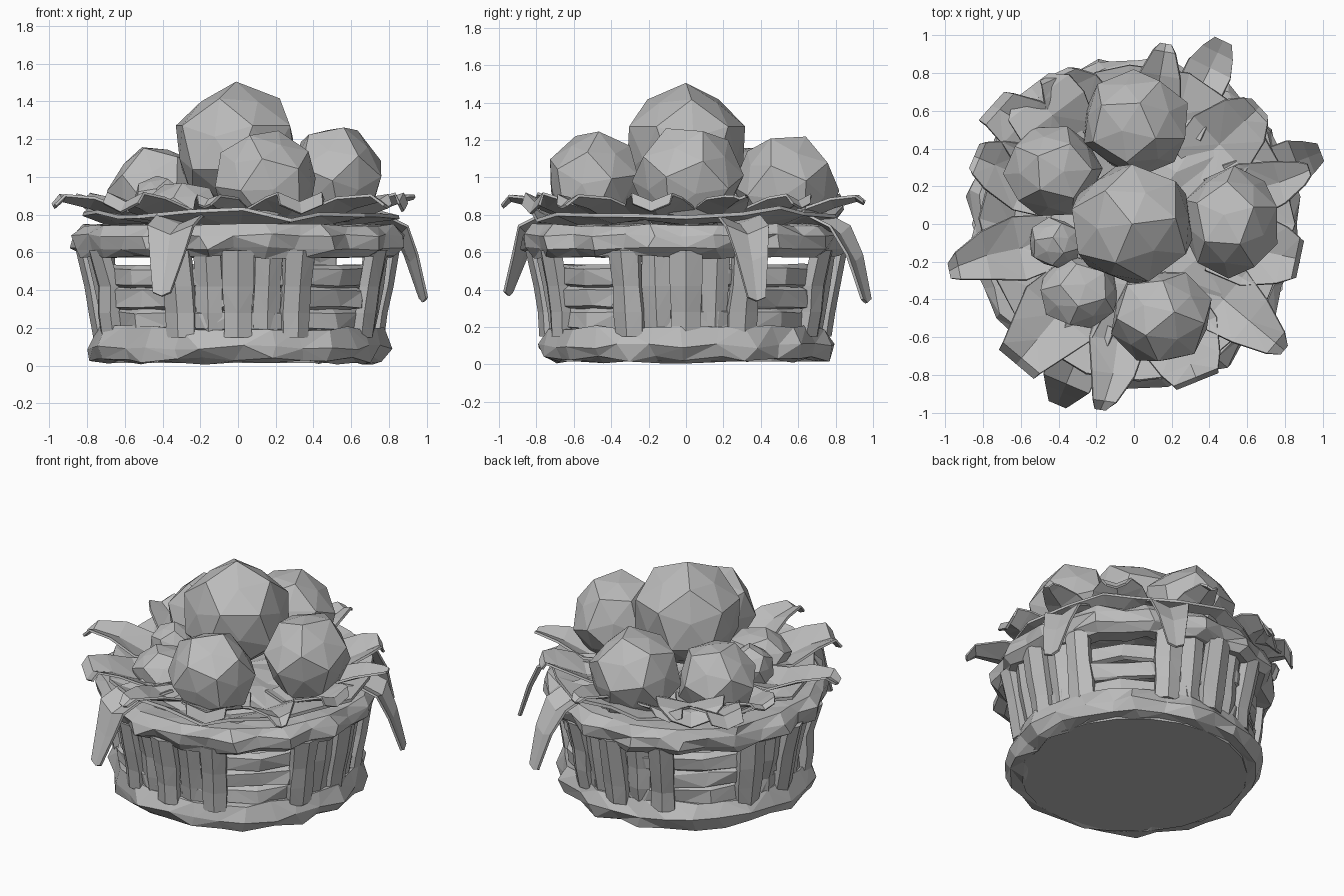
import bpy, bmesh, math, random
from mathutils import Vector, Matrix, Euler

if "Cube" in bpy.data.objects:
    bpy.data.objects.remove(bpy.data.objects["Cube"])

random.seed(4)
grey = bpy.data.materials.new("plain_grey")
grey.diffuse_color = (0.5, 0.5, 0.5, 1)
grey.use_nodes = True
grey.node_tree.nodes["Principled BSDF"].inputs["Base Color"].default_value = grey.diffuse_color


def polar(deg, r, z):
    # 0 degrees is the front (-y), 90 is the right (+x)
    a = math.radians(deg)
    return Vector((r * math.sin(a), -r * math.cos(a), z))


def finish(name, bm):
    bmesh.ops.recalc_face_normals(bm, faces=bm.faces)
    me = bpy.data.meshes.new(name)
    bm.to_mesh(me)
    bm.free()
    me.materials.append(grey)
    ob = bpy.data.objects.new(name, me)
    bpy.context.collection.objects.link(ob)
    return ob


def ring(name, profile, n, jitter, chop=0.0, zjit=.5):
    """Closed hoop with a rough hand-made surface."""
    bm = bmesh.new()
    loops = []
    for i in range(n):
        bump = chop * (1 if i % 2 else -1)
        loops.append([bm.verts.new(polar(360 * (i + random.uniform(-.2, .2)) / n,
                      r + bump + random.uniform(-jitter, jitter),
                      z + random.uniform(-jitter, jitter) * zjit)) for r, z in profile])
    m = len(profile)
    for i in range(n):
        a, b = loops[i], loops[(i + 1) % n]
        for j in range(m):
            k = (j + 1) % m
            bm.faces.new((a[j], b[j], b[k], a[k]))
    bmesh.ops.triangulate(bm, faces=bm.faces)
    return finish(name, bm)


# Basket hoops
ring("bottom_hoop", [(.70, .02), (.76, .03), (.79, .10), (.745, .20), (.66, .19), (.66, .03)],
     28, .022, .012, .7)
ring("top_rim", [(.82, .575), (.865, .62), (.87, .69), (.83, .745), (.70, .745), (.71, .58)],
     32, .022, .018, .4)

# Basket floor
bm = bmesh.new()
bmesh.ops.create_cone(bm, cap_ends=True, segments=22, radius1=.70, radius2=.70, depth=.02,
                      matrix=Matrix.Translation((0, 0, .025)))
finish("floor", bm)


def stave(name, ang, width, inset, top):
    bm = bmesh.new()
    rows = []
    for r, z in ((.745, .15), (.765, .28), (.785, .42), (.82, top)):
        w = width + random.uniform(-.6, .6)
        j = random.uniform(-.012, .012) - inset
        rows.append([bm.verts.new(polar(ang + d, r + dr + j, z)) for d, dr in
                     ((-w, -.05), (-w, .005), (0, .03), (w, .005), (w, -.05))])
    for a, b in zip(rows, rows[1:]):
        for j in range(5):
            k = (j + 1) % 5
            bm.faces.new((a[j], a[k], b[k], b[j]))
    bm.faces.new(rows[0])
    bm.faces.new(rows[-1])
    bmesh.ops.triangulate(bm, faces=bm.faces)
    finish(name, bm)


# Upright staves, three per quarter with a wide gap on the diagonals, and recessed ones between
for q in range(4):
    for off in (0, 24, 66):
        stave("stave", q * 90 + off, 5.8, 0, .61)
    for off in (12, 78):
        stave("inner_stave", q * 90 + off, 5.5, .035, .60)

# Horizontal weave bands behind the staves
for i, z in enumerate((.18, .295, .41)):
    r = .69 + .012 * i
    ring("weave_band", [(r, z), (r + .04, z + .015), (r + .045, z + .10),
                        (r, z + .125), (r - .025, z + .06)], 24, .012, .012 * (-1) ** i)

# Bed of greens filling the basket mouth
bm = bmesh.new()
c = bm.verts.new((0, 0, .80))
n = 20
levels = [[bm.verts.new(polar(360 * i / n + random.uniform(-5, 5), r + random.uniform(-.04, .04),
          z + random.uniform(-h, h))) for i in range(n)]
          for r, z, h in ((.36, .80, .03), (.62, .77, .03), (.82, .82, .04))]
for i in range(n):
    k = (i + 1) % n
    bm.faces.new((c, levels[0][i], levels[0][k]))
    for a, b in zip(levels, levels[1:]):
        bm.faces.new((a[i], b[i], b[k], a[k]))
bmesh.ops.triangulate(bm, faces=bm.faces)
ob = finish("bed_of_greens", bm)
ob.modifiers.new("thickness", 'SOLIDIFY').thickness = .02


def leaf(ang, stations):
    """Folded leaf; stations are (radius, height, half width, sideways shift)."""
    bm = bmesh.new()
    rows = []
    t = polar(ang + 90, 1, 0)
    for r, z, w, s in stations:
        fold = min(.025, w * .2)
        rows.append([bm.verts.new(polar(ang, r, z) + t * (s + d * w) + Vector((0, 0, h)))
                     for d, h in ((-1, fold), (0, -fold), (1, fold))])
    for a, b in zip(rows, rows[1:]):
        for j in range(2):
            bm.faces.new((a[j], a[j + 1], b[j + 1], b[j]))
    bmesh.ops.triangulate(bm, faces=bm.faces)
    ob = finish("leaf", bm)
    ob.modifiers.new("thickness", 'SOLIDIFY').thickness = .015


# Leaves hanging over the rim: (angle, reach, tip height, half width)
for ang, reach, tip, w in ((-23, 1.04, .38, .13), (111, 1.06, .35, .12), (154, 1.08, .34, .12)):
    leaf(ang, ((.55, .79, .12, 0), (.80, .775, w, 0), (.92, .72, w, 0),
               (reach - .07, .57, w * .75, 0), (reach, tip, .05, 0)))

# Leaves spreading outward: (angle, reach, tip height, half width, tip half width, tip shift)
for ang, reach, tip, w, k, s in (
        (-78, 1.01, .85, .17, .04, .04), (-8, 1.0, .85, .15, .03, -.04),
        (50, 1.04, .85, .19, .03, 0), (-40, .97, .84, .22, .12, 0),
        (170, .97, .87, .14, .03, 0), (133, .91, .85, .20, .06, 0),
        (106, .97, .90, .15, .03, .02), (-132, .98, .82, .20, .10, .04),
        (-113, .92, .87, .18, .07, 0), (-155, .90, .84, .20, .08, .05),
        (22, .90, .83, .22, .12, 0), (78, .90, .84, .20, .10, 0)):
    leaf(ang, ((.42, .80, w * .8, 0), (.62, .80, w, 0), (.80, .87, w * .75, 0),
               (.75 * reach + .2, .895, w * .3 + k * .5, s * .6), (reach, tip, k, s)))

# Leaf curled up at the back left corner
leaf(-143, ((.55, .82, .16, 0), (.72, .90, .21, 0), (.84, .89, .20, 0), (.91, .82, .12, 0)))


def fruit(name, loc, size, tilt):
    """Chunky ball: twelve five-sided faces, each raised a little in the middle."""
    phi = (1 + 5 ** .5) / 2
    pts = [Vector((x, y, z)) for x in (-1, 1) for y in (-1, 1) for z in (-1, 1)]
    for a in (-1, 1):
        for b in (-1, 1):
            p = (0, a / phi, b * phi)
            pts += [Vector(p[i:] + p[:i]) for i in range(3)]
    up = Vector((1, 1, 1)).rotation_difference(Vector((0, 0, 1))).to_matrix()
    rot = Euler([math.radians(t) for t in tilt]).to_matrix() @ up
    bm = bmesh.new()
    for p in pts:
        bm.verts.new(rot @ p.normalized())
    bmesh.ops.convex_hull(bm, input=bm.verts)
    bmesh.ops.dissolve_limit(bm, angle_limit=.05, verts=bm.verts, edges=bm.edges)
    for v in bmesh.ops.poke(bm, faces=bm.faces)['verts']:
        v.co = v.co.normalized() * .88
    bmesh.ops.transform(bm, verts=bm.verts,
                        matrix=Matrix.Translation(loc) @ Matrix.Diagonal((*size, 1)))
    finish(name, bm)


# Heap of fruit
fruit("top_fruit", (-.01, .0, 1.155), (.35, .335, .35), (0, 0, 45))
fruit("back_fruit", (.01, .535, .94), (.30, .285, .30), (25, 10, 30))
fruit("right_fruit", (.515, .01, .995), (.265, .30, .295), (10, 30, 50))
fruit("front_fruit", (.145, -.49, .97), (.285, .265, .285), (0, 15, 20))
fruit("left_fruit", (-.43, .28, .91), (.265, .25, .275), (20, -20, 10))
fruit("small_fruit", (-.42, -.10, .86), (.15, .14, .15), (30, 0, 40))
fruit("front_left_lump", (-.29, -.36, .82), (.22, .20, .16), (10, 40, 0))
